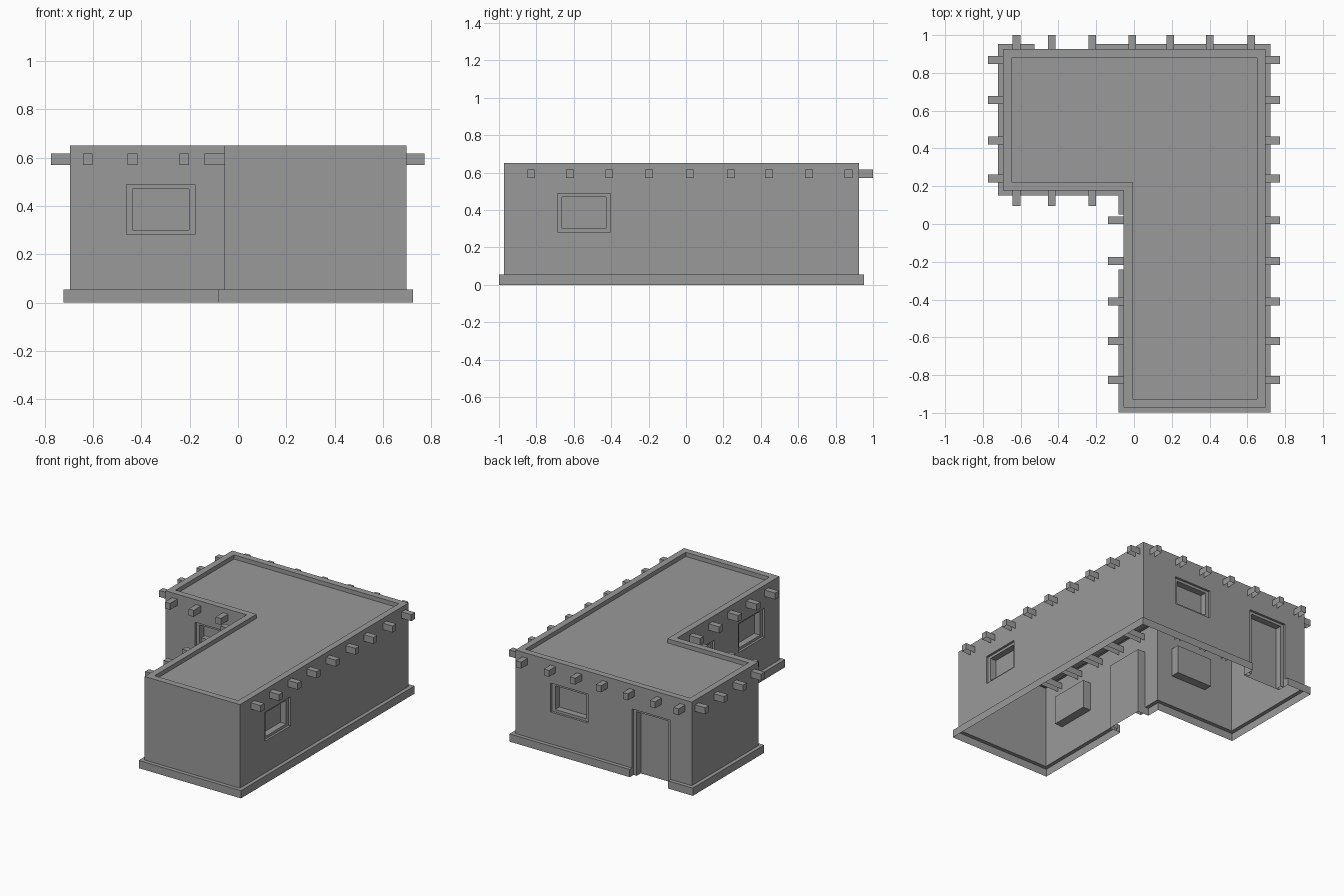
import bpy, bmesh
from mathutils import Vector

if "Cube" in bpy.data.objects:
    bpy.data.objects.remove(bpy.data.objects["Cube"])

H, BASE, ROOF = 0.65, 0.055, 0.62
OUT, STEP, DEEP, RIM = 0.027, 0.016, 0.062, 0.025
UP = Vector((0, 0, 1))

GREY = bpy.data.materials.new("adobe_grey")
GREY.diffuse_color = (.322, .322, .322, 1)
GREY.use_nodes = True
GREY.node_tree.nodes["Principled BSDF"].inputs["Base Color"].default_value = GREY.diffuse_color

# L-shaped plan, counter-clockwise
PLAN = [Vector((x, y, 0)) for x, y in
        [(-.694, .177), (-.055, .177), (-.055, -.972), (.696, -.972), (.696, .926), (-.694, .926)]]
N = len(PLAN)
# openings per wall: (start, end, bottom, top) measured along the wall
OPENINGS = {
    0: [(.232, .517, .282, .488)],
    1: [(.127, .417, 0, .475), (.69, .98, .282, .488)],
    3: [(.284, .568, .282, .488)],
    4: [(.278, .573, .282, .488), (.92, 1.222, 0, .475)],
}


def finish(name, bm):
    me = bpy.data.meshes.new(name)
    bm.to_mesh(me)
    bm.free()
    me.materials.append(GREY)
    ob = bpy.data.objects.new(name, me)
    bpy.context.collection.objects.link(ob)


def make(name, quads):
    bm = bmesh.new()
    for q in quads:
        bm.faces.new([bm.verts.new(p) for p in q])
    bmesh.ops.remove_doubles(bm, verts=bm.verts, dist=1e-5)
    finish(name, bm)


def normal(i):
    return (PLAN[(i + 1) % N] - PLAN[i % N]).normalized().cross(UP)


def offset(d, z):
    return [p + d * (normal(i - 1) + normal(i)) + UP * z for i, p in enumerate(PLAN)]


def ring(a, b):
    return [(a[i], a[(i + 1) % N], b[(i + 1) % N], b[i]) for i in range(N)]


def rect(o, t, n, r, depth):
    u0, u1, z0, z1 = r
    return [o + t * u + UP * z - n * depth for u, z in ((u0, z0), (u1, z0), (u1, z1), (u0, z1))]


walls, plinth, frames = [], [], []
for i in range(N):
    o, e = PLAN[i], PLAN[(i + 1) % N]
    t, n, length = (e - o).normalized(), normal(i), (e - o).length
    ops = OPENINGS.get(i, [])
    # wall surface split around its openings
    us = sorted({0, length, *[u for r in ops for u in r[:2]]})
    zs = sorted({BASE, H, *[z for r in ops for z in r[2:] if z > 0]})
    for u0, u1 in zip(us, us[1:]):
        for z0, z1 in zip(zs, zs[1:]):
            if not any(r[0] < (u0 + u1) / 2 < r[1] and r[2] < (z0 + z1) / 2 < r[3] for r in ops):
                walls.append(rect(o, t, n, (u0, u1, z0, z1), 0))
    # recess boxes with a raised frame inside each window and door
    for outer in ops:
        u0, u1, z0, z1 = outer
        door = z0 == 0
        inner = (u0 + RIM, u1 - RIM, 0 if door else z0 + RIM * .75, z1 - RIM * .75)
        front, step, back = [rect(o, t, n, outer, d) for d in (0, STEP, DEEP)]
        face, pane = [rect(o, t, n, inner, d) for d in (STEP, DEEP)]
        for a, b in ((front, step), (step, back), (step, face), (face, pane)):
            for k in range(1 if door else 0, 4):
                m = (k + 1) % 4
                frames.append((a[k], a[m], b[m], b[k]))
        frames.append(back)
    # plinth strip, interrupted at doors
    low = offset(OUT, 0)
    marks = [(o, low[i])]
    for r in ops:
        if r[2] == 0:
            for u in r[:2]:
                p = o + t * u
                marks.append((p, p + n * OUT))
    marks.append((e, low[(i + 1) % N]))
    zb = UP * BASE
    for k in range(0, len(marks), 2):
        (a, ao), (b, bo) = marks[k], marks[k + 1]
        plinth.append((ao, bo, bo + zb, ao + zb))
        plinth.append((ao + zb, bo + zb, b + zb, a + zb))
        if k > 0:
            plinth.append((a, ao, ao + zb, a + zb))
        if k + 2 < len(marks):
            plinth.append((bo, b, b + zb, bo + zb))

make("walls", walls)
make("door_and_window_recesses", frames)
make("plinth", plinth)

# parapet top and inner face, then the flat roof
top, lip, deck = offset(0, H), offset(-.046, H), offset(-.046, ROOF)
make("parapet", ring(top, lip) + ring(lip, deck))
make("roof", [(deck[0], deck[1], deck[4], deck[5]), (deck[1], deck[2], deck[3], deck[4])])


def beam(name, x0, x1, y0, y1):
    """Roof beam, open underneath."""
    bm = bmesh.new()
    bmesh.ops.create_cube(bm, size=1)
    bm.normal_update()
    bmesh.ops.delete(bm, geom=[f for f in bm.faces if f.normal.z < -.5], context='FACES_ONLY')
    for v in bm.verts:
        v.co = ((x0 + x1) / 2 + v.co.x * (x1 - x0), (y0 + y1) / 2 + v.co.y * (y1 - y0),
                .593 + v.co.z * .046)
    finish(name, bm)


# roof beams running left to right
for y in (.868, .657, .443, .24, .02, -.197, -.41, -.62, -.827):
    beam("cross_beam", -.774 if y > .2 else -.138, .772, y - .021, y + .021)
# roof beams running front to back; the right ones show only at the back
for x in (-.622, -.436, -.222, -.01, .193, .4, .62):
    beam("long_beam", x - .02, x + .02, .095 if x < -.1 else .85, 1.0)
